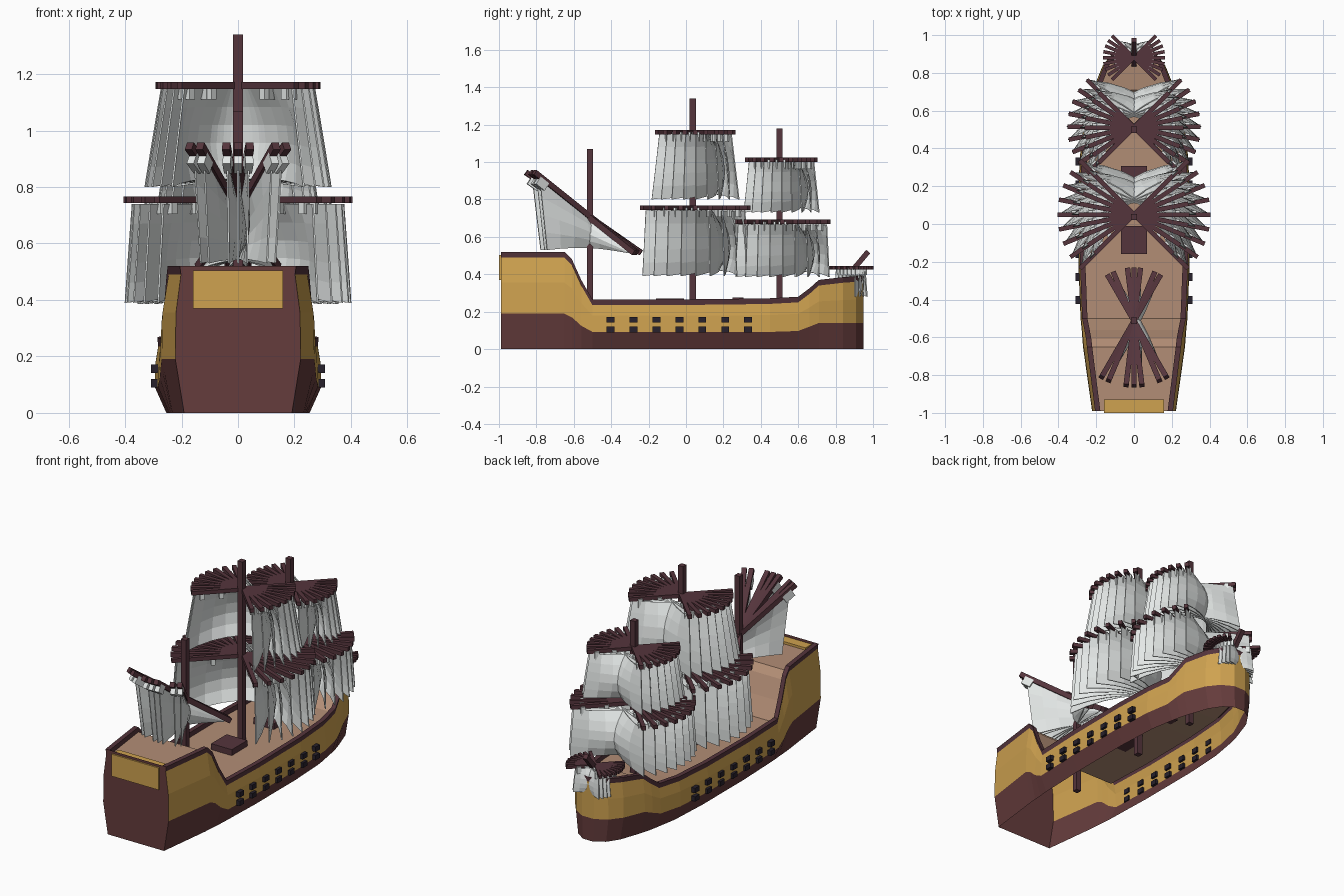
import bpy, bmesh, math
from mathutils import Matrix, Vector

if "Cube" in bpy.data.objects:
    bpy.data.objects.remove(bpy.data.objects["Cube"])


def mat(name, r, g, b):
    m = bpy.data.materials.new(name)
    m.diffuse_color = (r, g, b, 1)
    m.use_nodes = True
    m.node_tree.nodes["Principled BSDF"].inputs["Base Color"].default_value = m.diffuse_color
    return m


GOLD = mat("gold_wood", .62, .36, .08)
MAROON = mat("maroon_wood", .13, .045, .045)
SPAR = mat("spar_wood", .09, .035, .045)
DECK = mat("deck_wood", .45, .27, .18)
IRON = mat("iron", .02, .015, .025)
CLOTH = mat("cloth", .78, .81, .80)


def finish(name, bm, *mats, solid=0):
    bmesh.ops.recalc_face_normals(bm, faces=bm.faces)
    me = bpy.data.meshes.new(name)
    bm.to_mesh(me)
    bm.free()
    for m in mats:
        me.materials.append(m)
    ob = bpy.data.objects.new(name, me)
    bpy.context.collection.objects.link(ob)
    if solid:
        s = ob.modifiers.new("thickness", 'SOLIDIFY')
        s.thickness, s.offset = solid, 0
    return ob


def add_box(bm, c, size, rot=Matrix()):
    bmesh.ops.create_cube(bm, size=1, matrix=Matrix.Translation(c) @ rot @ Matrix.Diagonal((*size, 1)))


def box(name, c, size, m, rot=Matrix()):
    bm = bmesh.new()
    add_box(bm, c, size, rot)
    return finish(name, bm, m)


def loft(bm, rings, mats):
    vs = [[bm.verts.new(p) for p in r] for r in rings]
    for a, b in zip(vs, vs[1:]):
        for i, k in enumerate(mats):
            bm.faces.new((a[i], a[i + 1], b[i + 1], b[i])).material_index = k
    return vs


# Hull stations: y, half width, rim height, belt height
ST = [(-.99, .222, .52, .19), (-.65, .27, .52, .19), (-.61, .273, .48, .17), (-.56, .277, .37, .125),
      (-.5, .283, .265, .092), (-.2, .295, .265, .092), (.2, .295, .268, .092), (.45, .28, .272, .092),
      (.6, .25, .28, .097), (.66, .235, .325, .12), (.71, .218, .37, .14), (.84, .165, .385, .14),
      (.91, .11, .39, .14), (.95, .04, .39, .14)]


def half(y, w, rim, belt):
    top = w * (1 - .3 * (rim - belt))
    lip = w * (1 - .3 * (rim - .03 - belt))
    mid = (w * .99, (belt + rim) / 2)
    return [(w * .86, 0), (w, belt), mid, (lip, rim - .03), (top + .006, rim), (top - .022, rim), (top - .022, rim - .03)]


bm = bmesh.new()
rings = []
for s in ST:
    h = [(max(x, .004), z) for x, z in half(*s)]
    rings.append([(x, s[0], z) for x, z in h] + [(-x, s[0], z) for x, z in reversed(h)])
vs = loft(bm, rings, [1, 0, 0, 2, 2, 2, 3, 2, 2, 2, 0, 0, 1])
for ring, split in ((vs[0], 1), (vs[-1], 0)):
    for i in range(6):
        f = bm.faces.new((ring[i], ring[i + 1], ring[12 - i], ring[13 - i]))
        f.material_index = 1 if split or i == 0 else (0 if i < 3 else 2)
finish("hull", bm, GOLD, MAROON, SPAR, DECK)

# Stern panel and hatches
box("stern_panel", (0, -.965, .437), (.32, .07, .135), GOLD)
box("main_hatch", (0, -.085, .252), (.14, .15, .04), SPAR)
box("fore_hatch", (0, .278, .255), (.14, .06, .04), SPAR)

# Gun ports on both sides
bm = bmesh.new()
for s in (-1, 1):
    for i in range(7):
        for z in (.105, .157):
            add_box(bm, (s * .294, -.403 + .1225 * i, z), (.03, .042, .03))
finish("gun_ports", bm, IRON)

# Masts and bowsprit
for n, y, top in (("main", .037, 1.34), ("fore", .5, 1.18), ("mizzen", -.513, 1.07)):
    box(n + "_mast", (0, y, (top + .1) / 2), (.034, .034, top - .1), SPAR)
box("bowsprit", (0, .91, .445), (.028, .028, .2), SPAR, Matrix.Rotation(math.radians(-40), 4, 'X'))

ANGLES = [math.radians(a) for a in (-45, -33.75, -22.5, -11.25, 0, 11.25, 22.5, 33.75, 45)]


# A fan of square sails with their yards, turned about the mast
def square_fan(name, y, z, yard, ztop, zbot, wtop, wbot, depth, t=.024):
    yb, sb = bmesh.new(), bmesh.new()
    for a in ANGLES:
        R = Matrix.Rotation(a, 4, 'Z')
        c = Vector((0, y, 0))
        add_box(yb, (0, y, z), (yard * 2, t, t), R)
        rings = []
        for j in range(6):
            v = j / 5
            w = wtop + (wbot - wtop) * v
            d = depth * (.2 + .8 * math.sin(math.pi * min(1, .1 + v * .68)))
            row = []
            for i in range(9):
                u = i / 4 - 1
                lift = (1 - u * u) * .03 * v * depth / .15
                row.append(c + R @ Vector((u * w, d * (1 - u * u), ztop + (zbot - ztop) * v + lift)))
            rings.append(row)
        loft(sb, rings, [0] * 8)
        # lashings between yard and sail
        for u in (-.85, -.45, .45, .85):
            p = c + R @ Vector((u * wtop, t * .4, z - t))
            add_box(sb, p, (.022, .02, t * 2), R)
    finish(name + "_yards", yb, SPAR)
    finish(name + "_sails", sb, CLOTH, solid=.006)


square_fan("main_lower", .05, .755, .405, .74, .39, .375, .4, .16)
square_fan("main_upper", .05, 1.16, .293, 1.15, .80, .272, .33, .14)
square_fan("fore_lower", .515, .68, .352, .665, .385, .335, .355, .15)
square_fan("fore_upper", .51, 1.012, .262, 1.0, .73, .245, .285, .13)
square_fan("bow", .88, .435, .165, .425, .28, .11, .125, .055, .018)

# Mizzen: slanted gaff and sail, fanned about the mast
gb, sb = bmesh.new(), bmesh.new()
A, B = Vector((0, -.345, .945)), Vector((0, .275, .515))
for deg in (-30, -23, -7, 0, 7, 23, 30):
    R = Matrix.Rotation(math.radians(deg), 4, 'Z')
    c = Vector((0, -.513, 0))
    tilt = R @ Matrix.Rotation(math.atan2(B.z - A.z, B.y - A.y), 4, 'X')
    add_box(gb, c + R @ ((A + B) / 2), (.028, (B - A).length, .03), tilt)
    rings = []
    for j in range(5):
        v = j / 4
        row = []
        for i in range(7):
            u = i / 6
            top = Vector((0, -.31 + .56 * u, .905 - .385 * u))
            bot = Vector((0, -.265 + .5 * u, .53 + .02 * math.sin(math.pi * u) - .015 * u))
            p = top.lerp(bot, v)
            p.x = .03 * math.sin(math.pi * v) * math.sin(math.pi * u)
            row.append(c + R @ p)
        rings.append(row)
    loft(sb, rings, [0] * 6)
    add_box(sb, c + R @ Vector((0, -.3, .885)), (.025, .06, .045), tilt)
finish("mizzen_gaffs", gb, SPAR)
finish("mizzen_sails", sb, CLOTH, solid=.006)
